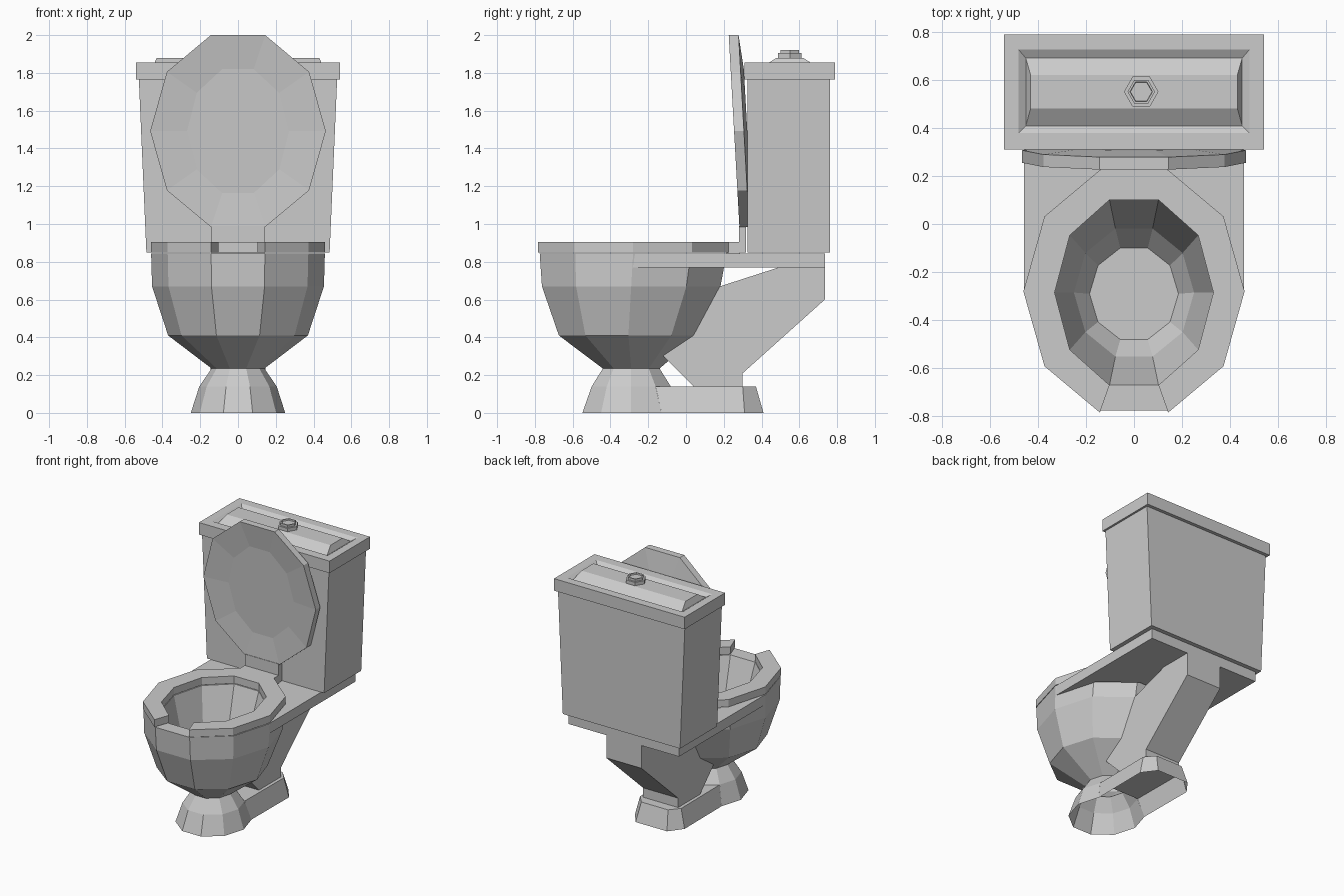
import bpy, bmesh
from math import cos, sin, pi

if "Cube" in bpy.data.objects:
    bpy.data.objects.remove(bpy.data.objects["Cube"])


def finish(name, bm):
    bmesh.ops.recalc_face_normals(bm, faces=bm.faces)
    me = bpy.data.meshes.new(name)
    bm.to_mesh(me)
    bm.free()
    ob = bpy.data.objects.new(name, me)
    bpy.context.collection.objects.link(ob)
    return ob


def loft(name, rings, start=True, end=True, skip=()):
    """Bridge rings of points; skip holds (ring, segment) faces left open."""
    bm = bmesh.new()
    vs = [[bm.verts.new(p) for p in r] for r in rings]
    n = len(rings[0])
    for j in range(len(vs) - 1):
        for i in range(n):
            if (j, i) not in skip:
                k = (i + 1) % n
                bm.faces.new((vs[j][i], vs[j][k], vs[j + 1][k], vs[j + 1][i]))
    if start:
        bm.faces.new(vs[0][::-1])
    if end:
        bm.faces.new(vs[-1])
    return finish(name, bm)


def oval(rx, ry, cy, z, n=10, cx=0):
    return [(cx + rx * cos(2 * pi * i / n), cy + ry * sin(2 * pi * i / n), z)
            for i in range(n)]


def rect(x, y0, y1, z):
    return [(-x, y0, z), (x, y0, z), (x, y1, z), (-x, y1, z)]


def mirrored(half, z):
    """Outline from its right half, mirrored across x."""
    return [(x, y, z) for x, y in half] + [(-x, y, z) for x, y in half[::-1]]


# bowl: outside wall, rim, inside wall and floor
loft("bowl", [
    oval(.14, .158, -.29, .235), oval(.37, .387, -.305, .41),
    oval(.455, .497, -.29, .67), oval(.46, .52, -.28, .845),
    oval(.33, .405, -.285, .845), oval(.25, .28, -.285, .48),
    oval(.185, .2, -.29, .38)], start=False)

# foot: flared skirt, hollow underneath, open to the rear extension
loft("foot", [oval(.14, .158, -.29, .235), oval(.205, .22, -.29, .14),
              oval(.25, .272, -.29, 0)], start=False, end=False,
     skip=[(1, 1), (1, 2), (1, 3)])
loft("foot_extension", [
    mirrored([(.166, -.16), (.17, .30), (.11, .37)], .14),
    mirrored([(.202, -.13), (.205, .31), (.13, .41)], 0)],
    end=False, skip=[(0, 5)])

# trapway: side profile extruded across x
prof = [(-.12, .30), (.04, .14), (.30, .14), (.30, .21), (.735, .60),
        (.735, .77), (.49, .77), (.18, .67)]
loft("trapway", [[(x, y, z) for y, z in prof] for x in (-.145, .145)])

# shelf under the tank, cut around the bowl
shelf = [(.14, .22), (.37, .03), (.457, -.28), (.457, .735)]
loft("tank_shelf", [mirrored(shelf, .77), mirrored(shelf, .845)])

# seat: open-front ring
bm = bmesh.new()
sect = [oval(.46, .53, -.28, .85), oval(.46, .53, -.28, .905),
        oval(.33, .405, -.285, .905), oval(.33, .405, -.285, .85)]
order = [(8 + i) % 10 for i in range(10)]
vs = [[bm.verts.new(r[i]) for r in sect] for i in order]
for a, b in zip(vs, vs[1:]):
    for k in range(4):
        m = (k + 1) % 4
        bm.faces.new((a[k], a[m], b[m], b[k]))
bm.faces.new(vs[0])
bm.faces.new(vs[-1][::-1])
finish("seat", bm)

# hinge
loft("hinge", [rect(.14, .215, .285, .845), rect(.14, .215, .285, .905)])
loft("hinge_strap", [rect(.14, .28, .318, .85), rect(.14, .28, .318, .99)])


# raised lid: leaning decagon, dished in front and domed behind
def lid_ring(rx, rz, d):
    return [(x, .2545 - .054 * (z / .51) / 1.9 + d, 1.492 + z)
            for x, z, _ in oval(rx, rz, 0, 0)]


loft("lid", [lid_ring(.27, .345, .02), lid_ring(.465, .534, 0),
             lid_ring(.465, .534, .052), lid_ring(.27, .345, .07)])

# tank
loft("tank", [rect(.485, .325, .763, .848), rect(.525, .325, .763, 1.77)])

# tank lid with groove and raised centre
loft("tank_lid", [
    rect(.54, .31, .788, 1.765), rect(.54, .31, .788, 1.855),
    rect(.48, .378, .725, 1.855), rect(.45, .408, .69, 1.835),
    rect(.43, .48, .62, 1.88)])

# flush button
loft("flush_button", [oval(r, r, .55, z, 6, .03) for r, z in (
    (.072, 1.87), (.072, 1.905), (.057, 1.905), (.057, 1.922),
    (.047, 1.922), (.045, 1.912))])
